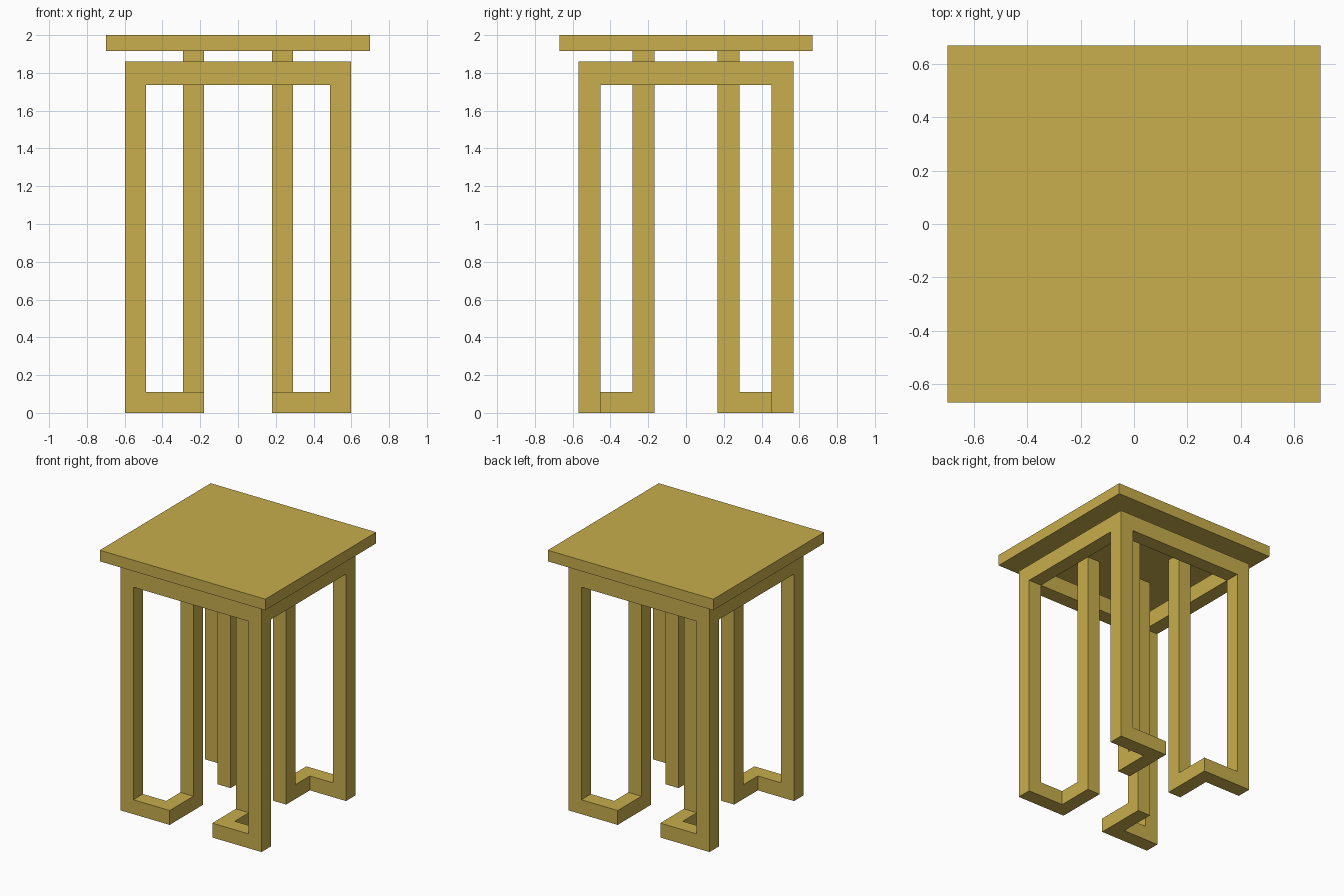
import bpy
import bmesh

if "Cube" in bpy.data.objects:
    bpy.data.objects.remove(bpy.data.objects["Cube"])

# One wood colour for the whole table
wood = bpy.data.materials.new("golden wood")
wood.diffuse_color = (0.578, 0.423, 0.074, 1.0)
wood.use_nodes = True
wood.node_tree.nodes["Principled BSDF"].inputs["Base Color"].default_value = wood.diffuse_color

X0, X1, X2, X3 = 0.18, 0.29, 0.487, 0.597    # inner post / outer leg limits in x
Y0, Y1, Y2, Y3 = 0.168, 0.283, 0.453, 0.568  # the same in y
FOOT, APRON_LOW, APRON_HIGH, TOP_LOW = 0.11, 1.735, 1.86, 1.915


def prism(name, outline, z0, z1, sx=1, sy=1, bottom=True, top=True):
    """Extrude a flat outline upward, optionally mirrored and without caps."""
    bm = bmesh.new()
    low = [bm.verts.new((x * sx, y * sy, z0)) for x, y in outline]
    high = [bm.verts.new((x * sx, y * sy, z1)) for x, y in outline]
    n = len(outline)
    for i in range(n):
        j = (i + 1) % n
        bm.faces.new((low[i], low[j], high[j], high[i]))
    if bottom:
        bm.faces.new(low[::-1])
    if top:
        bm.faces.new(high)
    if sx * sy < 0:
        bmesh.ops.reverse_faces(bm, faces=bm.faces[:])
    mesh = bpy.data.meshes.new(name)
    bm.to_mesh(mesh)
    bm.free()
    mesh.materials.append(wood)
    obj = bpy.data.objects.new(name, mesh)
    bpy.context.collection.objects.link(obj)
    return obj


def rect(x0, x1, y0, y1):
    return [(x0, y0), (x1, y0), (x1, y1), (x0, y1)]


# Table top
prism("table_top", rect(-0.70, 0.70, -0.67, 0.67), TOP_LOW, 2.0)

# Apron frame: two long rails with two short rails between them
for s, side in ((-1, "front"), (1, "back")):
    prism(side + "_apron", rect(-X3, X3, Y2, Y3), APRON_LOW, APRON_HIGH, 1, s)
for s, side in ((-1, "left"), (1, "right")):
    prism(side + "_apron", rect(X2, X3, -Y2, Y2), APRON_LOW, APRON_HIGH, s, 1)

# Four corners: outer leg, L-shaped foot and inner post up to the top
foot = [(X0, Y0), (X1, Y0), (X1, Y2), (X3, Y2), (X3, Y3), (X0, Y3)]
for sx, lr in ((-1, "left"), (1, "right")):
    for sy, fb in ((-1, "front"), (1, "back")):
        corner = fb + "_" + lr
        prism(corner + "_foot", foot, 0, FOOT, sx, sy)
        prism(corner + "_leg", rect(X2, X3, Y2, Y3), FOOT, APRON_LOW,
              sx, sy, bottom=False, top=False)
        prism(corner + "_inner_post", rect(X0, X1, Y0, Y1), FOOT, TOP_LOW,
              sx, sy, bottom=False, top=False)
